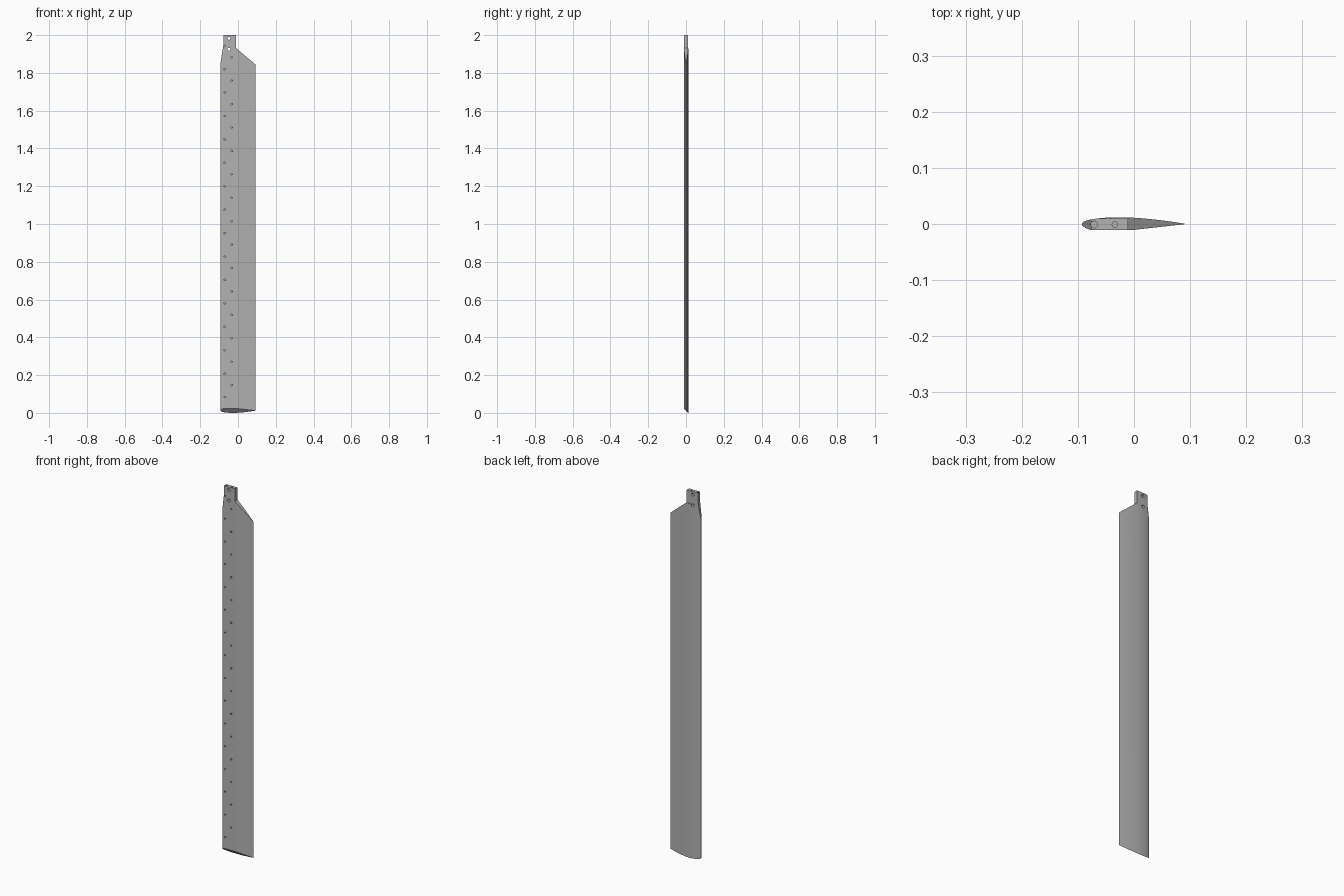
import bpy, bmesh, math
from mathutils import Matrix, Vector

if "Cube" in bpy.data.objects:
    bpy.data.objects.remove(bpy.data.objects["Cube"], do_unlink=True)

grey = bpy.data.materials.new("plain grey")
grey.use_nodes = True
colour = (0.45, 0.45, 0.45, 1)
grey.diffuse_color = colour
grey.node_tree.nodes["Principled BSDF"].inputs["Base Color"].default_value = colour


def make_object(name, bm):
    bmesh.ops.recalc_face_normals(bm, faces=bm.faces)
    mesh = bpy.data.meshes.new(name)
    bm.to_mesh(mesh)
    bm.free()
    obj = bpy.data.objects.new(name, mesh)
    bpy.context.collection.objects.link(obj)
    mesh.materials.append(grey)
    return obj


def loft(bm, ring_a, ring_b):
    """Closed solid between two matching rings."""
    a = [bm.verts.new(p) for p in ring_a]
    b = [bm.verts.new(p) for p in ring_b]
    bm.faces.new(a)
    bm.faces.new(b)
    for i in range(len(a)):
        j = (i + 1) % len(a)
        bm.faces.new((a[i], a[j], b[j], b[i]))


def rod(bm, start, end, radius, sides=16):
    start, end = Vector(start), Vector(end)
    axis = end - start
    turn = axis.to_track_quat('Z', 'Y').to_matrix().to_4x4()
    bmesh.ops.create_cone(bm, cap_ends=True, segments=sides, radius1=radius,
                          radius2=radius, depth=axis.length,
                          matrix=Matrix.Translation((start + end) / 2) @ turn)


def apply_cut(obj, cutter, operation):
    mod = obj.modifiers.new("cut", 'BOOLEAN')
    mod.operation, mod.object, mod.solver = operation, cutter, 'EXACT'
    mod.use_self = True
    bpy.context.view_layer.objects.active = obj
    bpy.ops.object.modifier_apply(modifier=mod.name)
    bpy.data.objects.remove(cutter, do_unlink=True)


# Airfoil section: curved back, flat front tapering to the trailing edge
HALF, CREST, THICK = 0.093, -0.025, 0.012
section = []
for i in range(9):
    a = math.pi / 2 * i / 8
    section.append((CREST - (CREST + HALF) * math.cos(a), THICK * math.sin(a) ** 0.9))
for i in range(1, 13):
    t = i / 12
    section.append((CREST + (HALF - CREST) * t, THICK * (1 - t ** 1.7)))
section += [(0.0, -0.0105), (-0.078, -0.0105), (-0.087, -0.007), (-0.092, -0.003)]

# Blade with a slanted lower end
bm = bmesh.new()
loft(bm, [(x, y, THICK - y) for x, y in section], [(x, y, 2.0) for x, y in section])
blade = make_object("blade", bm)

# Trim to the shouldered outline with a narrow tang
outline = [(-0.11, -0.1), (0.11, -0.1), (0.11, 1.83), (-0.011, 1.932),
           (-0.011, 2.1), (-0.077, 2.1), (-0.077, 1.95), (-0.094, 1.845), (-0.11, 1.845)]
outline[-2:] = [(-0.094, 1.845), (-0.094, 1.8), (-0.11, 1.8)]
bm = bmesh.new()
loft(bm, [(x, -0.1, z) for x, z in outline], [(x, 0.1, z) for x, z in outline])
apply_cut(blade, make_object("outline_cutter", bm), 'INTERSECT')

# Flatten the back of the tang
bm = bmesh.new()
bmesh.ops.create_cube(bm, size=1, matrix=Matrix.Translation((0, 0.0595, 2.025))
                      @ Matrix.Diagonal((0.4, 0.1, 0.19, 1)))
apply_cut(blade, make_object("tang_cutter", bm), 'DIFFERENCE')

# Lengthwise bores, staggered front vents and mounting holes
bm = bmesh.new()
for x, radius, first, count in ((-0.071, 0.006, 0.084, 16), (-0.034, 0.005, 0.147, 15)):
    rod(bm, (x, -0.001, 0.05), (x, -0.001, 2.05), radius)
    for i in range(count):
        z = first + 0.124 * i
        rod(bm, (x, -0.03, z), (x, -0.001, z), 0.0042, 12)
for z in (1.983, 1.925):
    rod(bm, (-0.048, -0.05, z), (-0.048, 0.05, z), 0.008, 24)
apply_cut(blade, make_object("hole_cutter", bm), 'DIFFERENCE')

# Smooth the curved skin, keep the front panels flat
bpy.ops.object.select_all(action='DESELECT')
blade.select_set(True)
bpy.context.view_layer.objects.active = blade
bpy.ops.object.shade_smooth_by_angle(angle=math.radians(30))
for face in blade.data.polygons:
    if face.normal.y < -0.9:
        face.use_smooth = False
